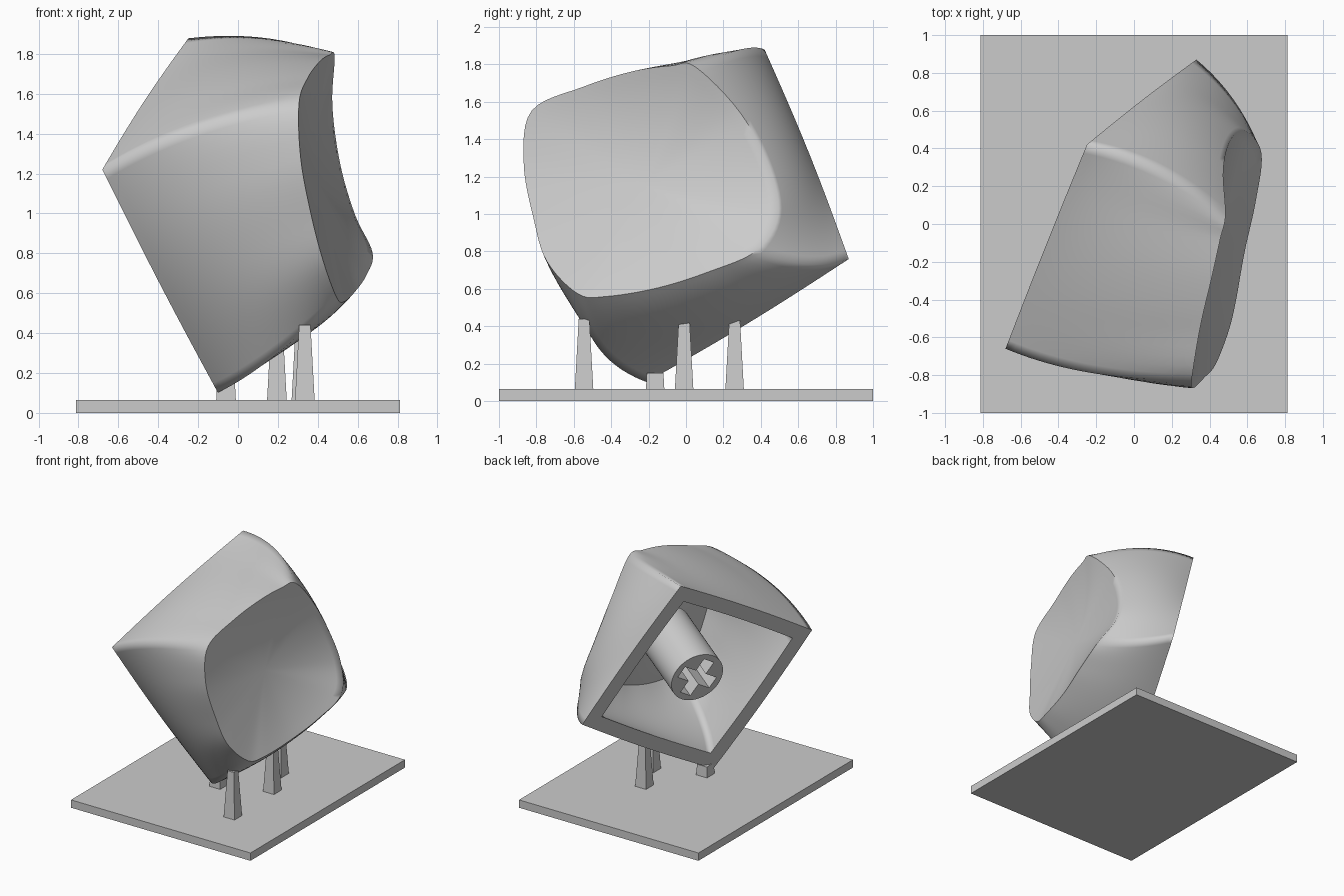
import bpy, bmesh
from math import radians, sin, pi
from mathutils import Matrix, Vector

if "Cube" in bpy.data.objects:
    bpy.data.objects.remove(bpy.data.objects["Cube"], do_unlink=True)

grey = bpy.data.materials.new("plain grey")
grey.use_nodes = True
grey.diffuse_color = (0.6, 0.6, 0.6, 1)
grey.node_tree.nodes["Principled BSDF"].inputs["Base Color"].default_value = grey.diffuse_color

# Tilted frame of the cap: origin in the centre of its open side
corner = Vector((-0.68, -0.66, 1.22))
side_u = Vector((0.43, 1.08, 0.66))
side_v = Vector((0.58, 0.45, -1.12))
centre = corner + (side_u + side_v) / 2
half = side_u.length / 2
v = side_v.normalized()
n = v.cross(side_u).normalized()
u = n.cross(v)
frame = Matrix.Translation(centre) @ Matrix((v, u, n)).transposed().to_4x4()


def finish(name, bm, matrix=None):
    bmesh.ops.recalc_face_normals(bm, faces=bm.faces)
    mesh = bpy.data.meshes.new(name)
    bm.to_mesh(mesh)
    bm.free()
    mesh.materials.append(grey)
    obj = bpy.data.objects.new(name, mesh)
    bpy.context.collection.objects.link(obj)
    if matrix:
        obj.matrix_world = matrix
    return obj


def box(bm, size, at):
    m = Matrix.Translation(at) @ Matrix.Diagonal((*size, 1))
    return bmesh.ops.create_cube(bm, size=1, matrix=m)["verts"]


# Cap outlines, all in (u, v, n), four spans per side
STEPS = 6
SIDE = 4 * STEPS
rim_points = [Vector(p) for p in (
    (-.32, -.575, .99), (-.02, -.57, .925), (.25, -.525, .87), (.45, -.46, .815),
    (.56, -.4, .775), (.63, -.12, .59), (.625, .2, .475), (.56, .46, .455),
    (.4, .615, .54), (.13, .61, .61), (-.15, .565, .67), (-.41, .49, .75),
    (-.54, .41, .795), (-.61, .18, .862), (-.575, -.06, .9), (-.49, -.35, .95))]


def smooth_loop(points):
    out = []
    for i in range(len(points)):
        a, b, c, d = (points[(i + k) % len(points)] for k in (-1, 0, 1, 2))
        for s in range(STEPS):
            t = s / STEPS
            out.append(b + (c - a) * t / 2 + (a - 2.5 * b + 2 * c - d / 2) * t * t
                       + (1.5 * (b - c) + (d - a) / 2) * t ** 3)
    return out


def bowed_loop(corners, bow):
    out = []
    for i in range(4):
        a, b = Vector(corners[i]), Vector(corners[(i + 1) % 4])
        outward = Vector((b.y - a.y, a.x - b.x)).normalized() * bow
        for s in range(SIDE):
            t = s / SIDE
            out.append(a.lerp(b, t) + outward * sin(pi * t))
    return out


rim = smooth_loop(rim_points)
base = bowed_loop([(-half, -half), (half, -half), (half, half), (-half, half)], .015)
swell = bowed_loop([(-.55, -.76), (.76, -.56), (.55, .77), (-.79, .57)], .08)


def wall_row(t, scale, top_scale, drop):
    """One level of the curved wall, from the open side (0) to the rim (1)."""
    row = []
    for b, s, r in zip(base, swell, rim):
        p = (b * (1 - t) ** 2 + s * 2 * t * (1 - t)) * scale + r.to_2d() * t * t * top_scale
        row.append((p.x, p.y, (r.z - drop) * t))
    return row


def dish_row(t, scale, drop):
    """One ring of the hollow top, from its middle (0) to the rim (1)."""
    row = []
    for r in rim:
        slope = -.33 * r.x - .22 * r.y
        height = .69 + slope * t + (r.z - slope - .69) * t * t
        row.append((r.x * t * scale, r.y * t * scale, height - drop))
    return row


INNER, ROOF, DROP, LEVELS, RINGS = .83, .78, .13, 20, 12
rows = [dish_row(max(i / RINGS, .02), ROOF, DROP) for i in range(RINGS + 1)]
roof_row = len(rows) - 1
rows += [wall_row(1 - i / LEVELS, INNER, ROOF, DROP) for i in range(1, LEVELS + 1)]
inner_row = len(rows) - 1
rows += [wall_row(i / LEVELS, 1, 1, 0) for i in range(LEVELS + 1)]
rim_row = len(rows) - 1
rows += [dish_row(max(1 - i / RINGS, .02), 1, 0) for i in range(1, RINGS + 1)]

# Hollow cap; its rim is crisp except along the softly rolled side
bm = bmesh.new()
grid = [[bm.verts.new((p[1], p[0], p[2])) for p in row] for row in rows]
count = len(rim)
for low, high in zip(grid, grid[1:]):
    for i in range(count):
        j = (i + 1) % count
        bm.faces.new((low[i], low[j], high[j], high[i]))
bm.faces.new(grid[0])
bm.faces.new(grid[-1])
for f in bm.faces:
    f.smooth = True
for k in (roof_row, inner_row, inner_row + 1, rim_row):
    for i in range(count):
        rolled = k == rim_row and SIDE * 1.3 < i < SIDE * 2
        bm.edges.get((grid[k][i], grid[k][(i + 1) % count])).smooth = rolled
finish("cap", bm, frame)

# Round stem with a cross-shaped socket
bm = bmesh.new()
bmesh.ops.create_cone(bm, cap_ends=True, segments=64, radius1=.21, radius2=.21,
                      depth=.6, matrix=Matrix.Translation((0, 0, .3)))
stem = finish("stem", bm, frame)
for size in ((.32, .1, .6), (.1, .32, .6)):
    bm = bmesh.new()
    box(bm, size, (0, 0, 0))
    cutter = finish("socket_cutter", bm, frame)
    cutter.hide_render = True
    cut = stem.modifiers.new("socket", "BOOLEAN")
    cut.operation = "DIFFERENCE"
    cut.solver = "EXACT"
    cut.object = cutter
    bpy.context.view_layer.objects.active = stem
    bpy.ops.object.modifier_apply(modifier=cut.name)
    bpy.data.objects.remove(cutter, do_unlink=True)
for f in stem.data.polygons:
    f.use_smooth = True
stem.data.set_sharp_from_angle(angle=radians(30))

# Base plate
bm = bmesh.new()
box(bm, (1.626, 2, .064), (0, 0, .032))
finish("base_plate", bm)

# Tapered support posts
for name, x, y, top in (("front_post", .335, -.545, .44), ("middle_post", .318, -.01, .44),
                        ("back_post", .195, .26, .43), ("short_post", -.06, -.165, .15)):
    bm = bmesh.new()
    height = top - .05
    for p in box(bm, (.1, .1, height), (0, 0, .05 + height / 2)):
        if p.co.z > .1:
            taper = 1 - height * 1.1
            p.co.x *= taper
            p.co.y *= taper
        p.co += Vector((x, y, 0))
    finish(name, bm)
